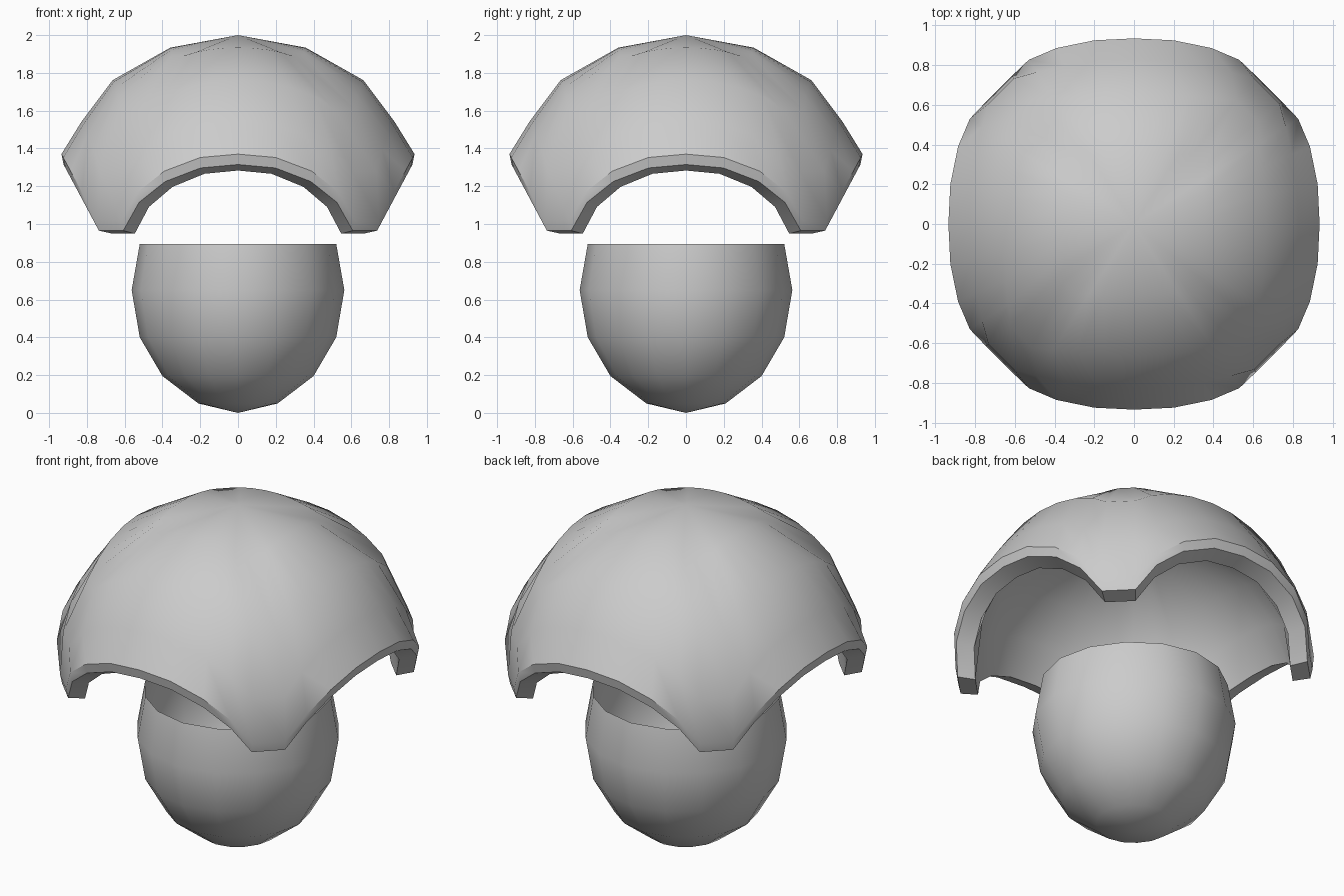
import bpy, bmesh, math
from mathutils import Vector

if "Cube" in bpy.data.objects:
    bpy.data.objects.remove(bpy.data.objects["Cube"])

grey = bpy.data.materials.new("plain_grey")
grey.diffuse_color = (0.6, 0.6, 0.6, 1)
grey.use_nodes = True
grey.node_tree.nodes["Principled BSDF"].inputs["Base Color"].default_value = grey.diffuse_color


def finish(name, bm, sharp_angle):
    mesh = bpy.data.meshes.new(name)
    bm.to_mesh(mesh)
    bm.free()
    ob = bpy.data.objects.new(name, mesh)
    bpy.context.collection.objects.link(ob)
    mesh.materials.append(grey)
    bpy.ops.object.select_all(action='DESELECT')
    ob.select_set(True)
    bpy.context.view_layer.objects.active = ob
    bpy.ops.object.shade_smooth_by_angle(angle=math.radians(sharp_angle))
    return ob


def skin(bm, rings, pole_start, pole_end=None):
    """Bridge closed rings of points, closing the ends with fans."""
    n = len(rings[0])
    vs = [[bm.verts.new(p) for p in r] for r in rings]
    for a, b in zip(vs, vs[1:]):
        for i in range(n):
            j = (i + 1) % n
            bm.faces.new((a[i], b[i], b[j], a[j]))
    for pole, ring, flip in ((pole_start, vs[0], False), (pole_end, vs[-1], True)):
        if pole is not None:
            c = bm.verts.new(pole)
            for i in range(n):
                tri = (c, ring[i], ring[(i + 1) % n])
                bm.faces.new(tri[::-1] if flip else tri)


# Dome: a spherical shell with four arched openings and four blunt corners
C = Vector((0, 0, 1))
half_arch = [(0, .37), (.2, .352), (.39, .28), (.53, .17), (.615, .02)]
arch = [(-x, z) for x, z in half_arch[:0:-1]] + half_arch
rim = []
for k in range(4):
    a = k * math.pi / 2
    for x, z in arch:
        d = .735 + .54 * z                     # arches lie in leaning planes
        rim.append(Vector((x * math.cos(a) + d * math.sin(a),
                           x * math.sin(a) - d * math.cos(a), z)))
steps = [(.307, 1.0), (.6, 1.01), (.83, .99)]


def shell_ring(t, r):
    out = []
    for p in rim:
        th = math.acos(p.z / p.length) * t
        flat = Vector((p.x, p.y, 0)).normalized()
        out.append(C + (flat * math.sin(th) + Vector((0, 0, math.cos(th)))) * r)
    return out


outer = [shell_ring(t, r) for t, r in steps] + [[C + p for p in rim]]
lip = [Vector((p.x * .988, p.y * .988, p.z - .055)) for p in rim]
inner_lip = [C + p * .9 - Vector((0, 0, .02 * (1 - max(p.z, 0) / .32))) for p in lip]
inner = [shell_ring(t, r * .9) for t, r in reversed(steps)]
bm = bmesh.new()
skin(bm, outer + [[C + p for p in lip], inner_lip] + inner, (0, 0, 2), (0, 0, 1.9))
bmesh.ops.recalc_face_normals(bm, faces=bm.faces)
finish("dome_shell", bm, 35)

# Bowl: an open rounded cup below the dome
profile = [(.21, .05), (.40, .195), (.52, .40), (.563, .65), (.52, .895)]
bm = bmesh.new()
rings = []
for r, z in profile:
    ring = []
    for i in range(16):
        a = -i * math.tau / 16
        q = r * (1 - .02 * math.sin(2 * a) ** 2)
        ring.append((q * math.cos(a), q * math.sin(a), z))
    rings.append(ring)
skin(bm, rings, (0, 0, 0))
finish("lower_bowl", bm, 50)
